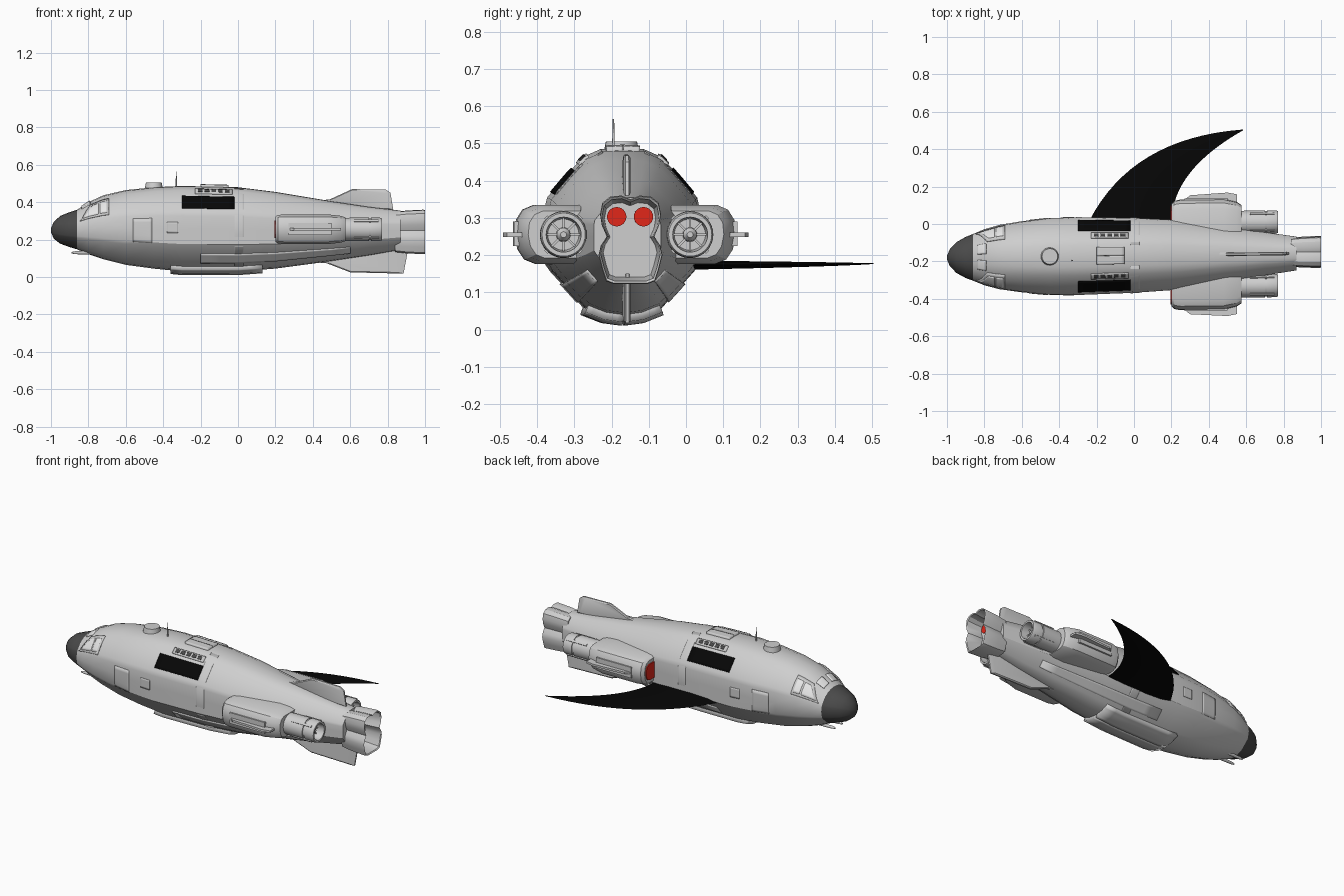
import bpy, bmesh, math
from mathutils import Vector

if "Cube" in bpy.data.objects:
    bpy.data.objects.remove(bpy.data.objects["Cube"])


def material(name, r, g, b):
    m = bpy.data.materials.new(name)
    m.use_nodes = True
    m.diffuse_color = (r, g, b, 1)
    m.node_tree.nodes["Principled BSDF"].inputs["Base Color"].default_value = (r, g, b, 1)
    return m


GREY = material("hull grey", .62, .62, .62)
DARK = material("nose dark grey", .07, .07, .07)
BLACK = material("black", .002, .002, .002)
RED = material("engine red", .75, .02, .01)
GLASS = material("pale window", .8, .8, .8)


def finish(name, verts, faces, mats, angle=28):
    mesh = bpy.data.meshes.new(name)
    mesh.from_pydata(verts, [], faces)
    for m in mats:
        mesh.materials.append(m)
    bm = bmesh.new()
    bm.from_mesh(mesh)
    bmesh.ops.recalc_face_normals(bm, faces=bm.faces)
    bm.to_mesh(mesh)
    bm.free()
    ob = bpy.data.objects.new(name, mesh)
    bpy.context.collection.objects.link(ob)
    bpy.ops.object.select_all(action="DESELECT")
    ob.select_set(True)
    bpy.context.view_layer.objects.active = ob
    bpy.ops.object.shade_smooth_by_angle(angle=math.radians(angle))
    return ob


def loft(name, rings, *mats):
    """Skin closed rings of equal length and cap both ends."""
    n = len(rings[0])
    verts = [p for ring in rings for p in ring]
    faces = [(i * n + j, i * n + (j + 1) % n, (i + 1) * n + (j + 1) % n, (i + 1) * n + j)
             for i in range(len(rings) - 1) for j in range(n)]
    faces += [tuple(range(n)), tuple(range(len(verts) - n, len(verts)))]
    return finish(name, verts, faces, mats)


def cy(x):
    """Sideways position of the slightly yawed centre line."""
    return -.168 + .012 * x


def lathe(name, stations, side, z, mat, n=32):
    """Round part along x from (x, radius) stations."""
    rings = [[(x, cy(x) + side + r * math.cos(k * math.tau / n), z + r * math.sin(k * math.tau / n))
              for k in range(n)] for x, r in stations]
    return loft(name, rings, mat)


# Hull: stations hold x, top, bottom and half width
STATIONS = [(-1, .26, .24, .01), (-.985, .295, .205, .045), (-.95, .327, .178, .082),
            (-.9, .347, .16, .11), (-.86, .36, .148, .125), (-.8, .4, .122, .15),
            (-.72, .437, .095, .172), (-.6, .465, .065, .19), (-.45, .48, .045, .205),
            (-.3, .487, .03, .208), (0, .48, .03, .2), (.2, .455, .045, .188),
            (.5, .405, .085, .145), (.7, .375, .115, .115), (.87, .355, .145, .09)]
SECTION = [(0, 1), (.28, .99), (.5, .9), (.71, .7), (.97, .42), (1, .3), (1, 0),
           (1, -.36), (.93, -.45), (.5, -.88), (.25, -.97), (0, -1)]


def hull_point(x, t, side):
    """Hull surface at x and section position t, rounder towards the nose."""
    i = max(k for k in range(len(STATIONS) - 1) if k == 0 or STATIONS[k][0] <= x)
    a, b = STATIONS[i], STATIONS[i + 1]
    f = (x - a[0]) / (b[0] - a[0])
    top, bottom, half = (a[k] + (b[k] - a[k]) * f for k in (1, 2, 3))
    k = min(int(t), len(SECTION) - 2)
    p = Vector(SECTION[k]).lerp(Vector(SECTION[k + 1]), t - k)
    p = p.lerp(p.normalized(), min(1, max(0, (-.4 - x) / .4)))
    return Vector((x, cy(x) + side * half * p.x, (top + bottom) / 2 + (top - bottom) / 2 * p.y))


last = len(SECTION) - 1
hull = loft("hull", [[hull_point(s[0], t, 1) for t in range(last + 1)] +
                     [hull_point(s[0], t, -1) for t in range(last - 1, 0, -1)]
                     for s in STATIONS], GREY, DARK)
for face in hull.data.polygons:
    face.material_index = int(face.center.x < -.86)


def patch(name, x0, x1, t0, t1, mat, lift=.004, slant=0, sides=(-1, 1)):
    """Thin plate that follows the hull; slant draws in its upper front corner."""
    nx, nt = 8, 6
    for s in sides:
        verts = []
        for j in range(nt + 1):
            start = x0 + slant * (1 - j / nt)
            verts += [hull_point(start + (x1 - start) * i / nx, t0 + (t1 - t0) * j / nt, s)
                      for i in range(nx + 1)]
        w = nx + 1
        faces = [(j * w + i, j * w + i + 1, (j + 1) * w + i + 1, (j + 1) * w + i)
                 for j in range(nt) for i in range(nx)]
        ob = finish(name, verts, faces, [mat])
        mod = ob.modifiers.new("thickness", "SOLIDIFY")
        mod.thickness, mod.offset = 2 * lift, 0


# Painted panels, cockpit glass, doors and vents
patch("shoulder_panel", -.3, -.02, 2.7, 3.8, BLACK)
patch("window_frame", -.845, -.69, 2.2, 4.3, GREY, .005, .06)
patch("side_window", -.825, -.745, 2.6, 3.9, GLASS, .007, .05)
patch("rear_window", -.735, -.7, 2.6, 3.9, GLASS, .007)
patch("front_window", -.835, -.79, .4, 1.9, GLASS, .005)
patch("side_door", -.56, -.46, 5.2, 7.2, GREY, .003)
patch("hatch_panel", -.38, -.32, 5.5, 6.3, GREY, .003)
patch("mid_band", -.02, .03, 1, 9, GREY, .002)
patch("vent_frame", -.23, -.03, 1.8, 2.4, GREY, .007)
for k in range(5):
    patch("vent_slot", -.215 + k * .036, -.19 + k * .036, 1.95, 2.25, DARK, .0085)
patch("belly_fairing", -.36, .13, 9, last, GREY, .02)
patch("lower_rail", -.2, .6, 8.3, 8.8, GREY, .006)
patch("spine_plate", -.2, -.05, 0, .8, GREY, .012)

# Roof hatch, antenna and chin probe
lathe_z = .475
for name, x, y, r0, r1, depth in (("roof_hatch", -.45, cy(-.45), .048, .042, .03),
                                  ("antenna", -.33, -.195, .004, .002, .09)):
    rings = [[(x + r * math.cos(a * math.tau / 24), y + r * math.sin(a * math.tau / 24), z)
              for a in range(24)] for r, z in ((r0, lathe_z), (r1, lathe_z + depth))]
    loft(name, rings, GREY)
for s in (-1, 1):
    lathe("chin_probe", [(-.89, .004), (-.87, .008), (-.76, .01)], s * .035, .13, GREY, 12)


def slab(name, outline, thick):
    """Upright fin on the centre line with a sharpened outer rim."""
    mid = sum((Vector(p) for p in outline), Vector((0, 0))) / len(outline)
    rings = []
    for off, scale in ((-1, .9), (-.5, 1), (.5, 1), (1, .9)):
        pts = [mid + (Vector(p) - mid) * scale for p in outline]
        rings.append([(p.x, cy(p.x) + off * thick / 2, p.y) for p in pts])
    return loft(name, rings, GREY)


# Tail fins
slab("top_fin", [(.33, .4), (.49, .415), (.61, .47), (.79, .467), (.815, .45), (.83, .36), (.4, .36)], .018)
slab("bottom_fin", [(.36, .08), (.47, .075), (.6, .025), (.885, .018), (.91, .15), (.4, .15)], .018)

# Lobed tail nozzle: outer wall, rim, then the recessed floor
LOBES = [(0, .35), (.025, .36), (.055, .357), (.076, .34), (.082, .31), (.077, .28), (.064, .25),
         (.08, .225), (.086, .2), (.076, .16), (.066, .13), (.045, .122), (0, .122)]
outline = LOBES + [(-u, v) for u, v in LOBES[-2:0:-1]]


def nozzle_ring(x, scale):
    return [(x, cy(x) + .007 + u * scale, .24 + (v - .24) * scale) for u, v in outline]


loft("tail_nozzle", [nozzle_ring(*p) for p in ((.84, .9), (.9, .96), (.99, 1), (1, .98),
                                              (.995, .93), (.9, .84))], GREY)
for s in (-1, 1):
    lathe("tail_burner", [(.89, .026), (.905, .026)], s * .036 + .007, .303, RED, 24)

# Side nacelles with red intakes and round engines
POD = [(.12, .335), (.245, .335), (.275, .322), (.292, .295), (.296, .255), (.288, .215),
       (.27, .188), (.24, .176), (.12, .176)]


def pod_ring(x, scale, s, inset=0):
    return [(x, cy(x) + s * (.13 + (u - .13) * scale + inset), .255 + (v - .255) * scale) for u, v in POD]


for s in (-1, 1):
    loft("nacelle", [pod_ring(x, f, s) for x, f in ((.2, .86), (.215, .96), (.25, 1), (.48, 1),
                                                    (.55, .9), (.575, .8))], GREY)
    loft("nacelle_intake", [pod_ring(x, .6, s, .035) for x in (.194, .21)], RED)
    loft("nacelle_fin", [[(x, cy(x) + s * w, .255 + h) for x, w in
                          ((.24, .27), (.3, .318), (.5, .33), (.55, .32), (.55, .25))]
                         for h in (-.006, .006)], GREY)
    loft("nacelle_panel", [[(x, cy(x) + s * w, z) for x, z in
                            ((.27, .225), (.5, .225), (.5, .29), (.27, .29))]
                           for w in (.28, .3)], GREY)
    lathe("engine", [(.5, .06), (.6, .062), (.7, .063), (.7, .058), (.71, .058), (.71, .063),
                     (.76, .062), (.77, .058), (.77, .047), (.7, .042)], s * .17, .255, GREY)
    lathe("engine_hub", [(.69, .02), (.73, .018), (.745, .008)], s * .17, .255, GREY, 16)
    for k in range(8):
        a = k * math.tau / 8
        d, q = Vector((0, math.cos(a), math.sin(a))), Vector((0, -math.sin(a), math.cos(a)))
        c = Vector((.72, cy(.72) + s * .17, .255))
        loft("engine_vane", [[c + d * r + q * w + Vector((h, 0, 0)) for w, h in
                              ((-.003, -.02), (.003, -.02), (.003, .01), (-.003, .01))]
                             for r in (.012, .045)], GREY)
        if k % 2:
            loft("engine_rib", [[c + d * r + q * w + Vector((h, 0, 0)) for w, h in
                                 ((-.006, -.1), (.006, -.1), (.006, .03), (-.006, .03))]
                                for r in (.055, .067)], GREY)


# Single swept wing, spanning curved leading and trailing edges
def bezier(a, b, c, t):
    return Vector(a).lerp(Vector(b), t).lerp(Vector(b).lerp(Vector(c), t), t)


ribs = []
for k in range(17):
    t = k / 16
    lead = bezier((-.24, .015), (-.012, .46), (.58, .505), t)
    trail = bezier((.2, .015), (.208, .29), (.585, .502), t)
    z, h = .173 + .004 * t, .011 * (1 - t) + .001
    ribs.append([(*lead.lerp(trail, f), z + g * h) for f, g in
                 ((0, 0), (.15, .75), (.4, 1), (.75, .6), (1, 0), (.75, -.6), (.4, -1), (.15, -.75))])
loft("swept_wing", ribs, BLACK)
